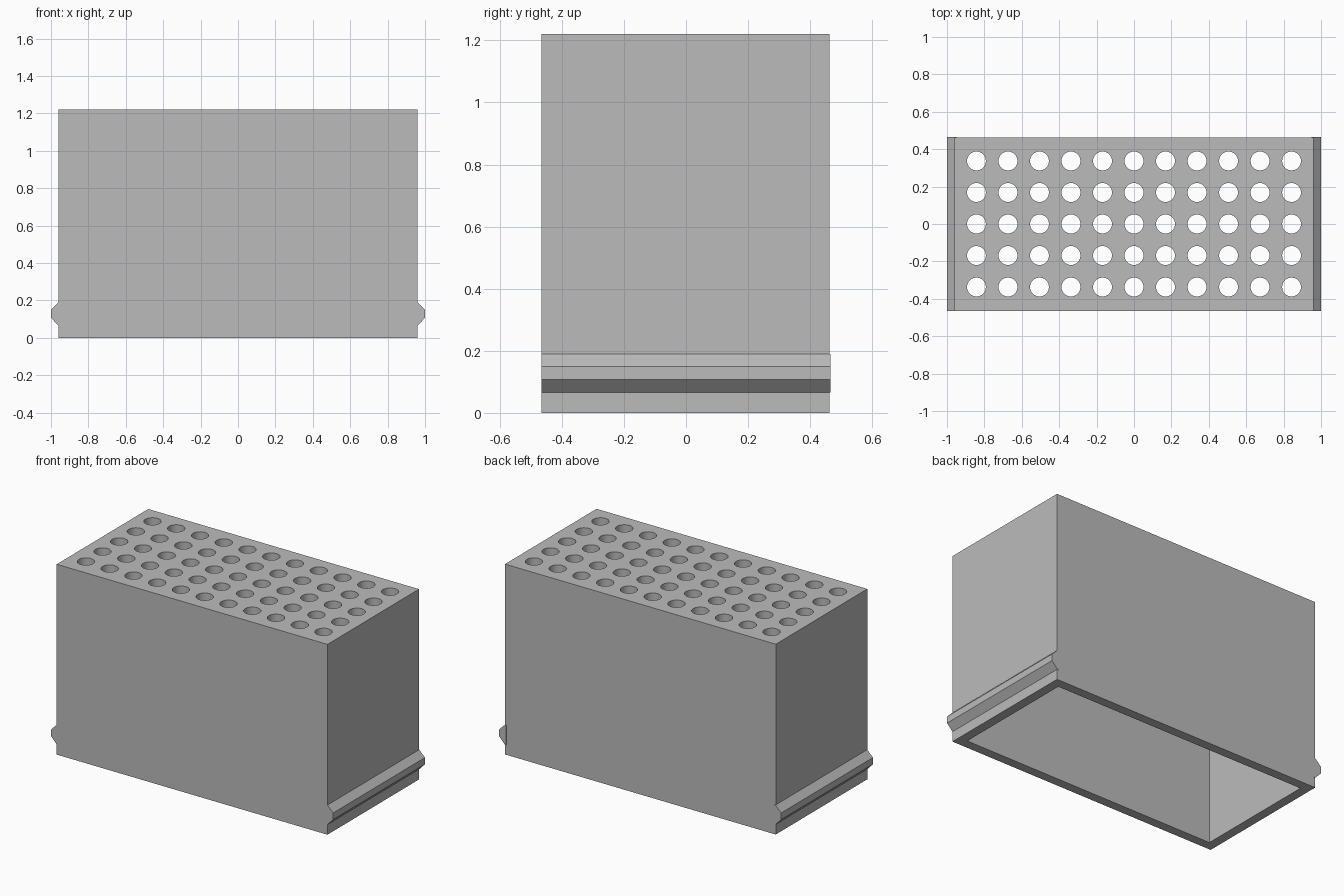
import bpy
import bmesh
from mathutils import Matrix, Vector

if "Cube" in bpy.data.objects:
    bpy.data.objects.remove(bpy.data.objects["Cube"], do_unlink=True)

HALF_X, FRONT, BACK, HEIGHT = 0.96, -0.465, 0.462, 1.22
WALL = 0.06
HOLE_RADIUS, PITCH = 0.0505, 0.1685

grey = bpy.data.materials.new("plain grey")
grey.use_nodes = True
colour = (0.5, 0.5, 0.5, 1)
grey.diffuse_color = colour
grey.node_tree.nodes["Principled BSDF"].inputs["Base Color"].default_value = colour


def finish(name, bm):
    bmesh.ops.recalc_face_normals(bm, faces=bm.faces)
    mesh = bpy.data.meshes.new(name)
    bm.to_mesh(mesh)
    bm.free()
    mesh.materials.append(grey)
    obj = bpy.data.objects.new(name, mesh)
    bpy.context.collection.objects.link(obj)
    return obj


def box(name, low, high):
    low, high = Vector(low), Vector(high)
    bm = bmesh.new()
    place = Matrix.Translation((low + high) / 2) @ Matrix.Diagonal((*(high - low), 1))
    bmesh.ops.create_cube(bm, size=1, matrix=place)
    return finish(name, bm)


def cut(target, cutter):
    cutter.hide_render = True
    mod = target.modifiers.new("cut", "BOOLEAN")
    mod.operation, mod.solver, mod.object = "DIFFERENCE", "EXACT", cutter
    bpy.ops.object.select_all(action="DESELECT")
    bpy.context.view_layer.objects.active = target
    target.select_set(True)
    bpy.ops.object.modifier_apply(modifier=mod.name)
    bpy.data.objects.remove(cutter, do_unlink=True)


# Hollow housing, open underneath
housing = box("housing", (-HALF_X, FRONT, 0), (HALF_X, BACK, HEIGHT))
cut(housing, box("cavity", (-HALF_X + WALL, FRONT + WALL, -0.1),
                 (HALF_X - WALL, BACK - WALL, HEIGHT - WALL)))

# Grid of round holes through the top plate
bm = bmesh.new()
for col in range(-5, 6):
    for row in range(-2, 3):
        bmesh.ops.create_cone(
            bm, cap_ends=True, segments=32, radius1=HOLE_RADIUS, radius2=HOLE_RADIUS,
            depth=4 * WALL, matrix=Matrix.Translation((col * PITCH, row * PITCH, HEIGHT)))
cut(housing, finish("hole_punch", bm))
bpy.ops.object.shade_smooth_by_angle()

# Bevelled rail along each end
profile = [(HALF_X - 0.01, 0.065), (HALF_X, 0.065), (1, 0.107),
           (1, 0.15), (HALF_X, 0.19), (HALF_X - 0.01, 0.19)]
for name, side in (("left_rail", 1), ("right_rail", -1)):
    bm = bmesh.new()
    face = bm.faces.new([bm.verts.new((side * x, FRONT, z)) for x, z in profile])
    swept = bmesh.ops.extrude_face_region(bm, geom=[face])["geom"]
    bmesh.ops.translate(bm, vec=(0, BACK - FRONT + 0.003, 0),
                        verts=[v for v in swept if isinstance(v, bmesh.types.BMVert)])
    finish(name, bm)
